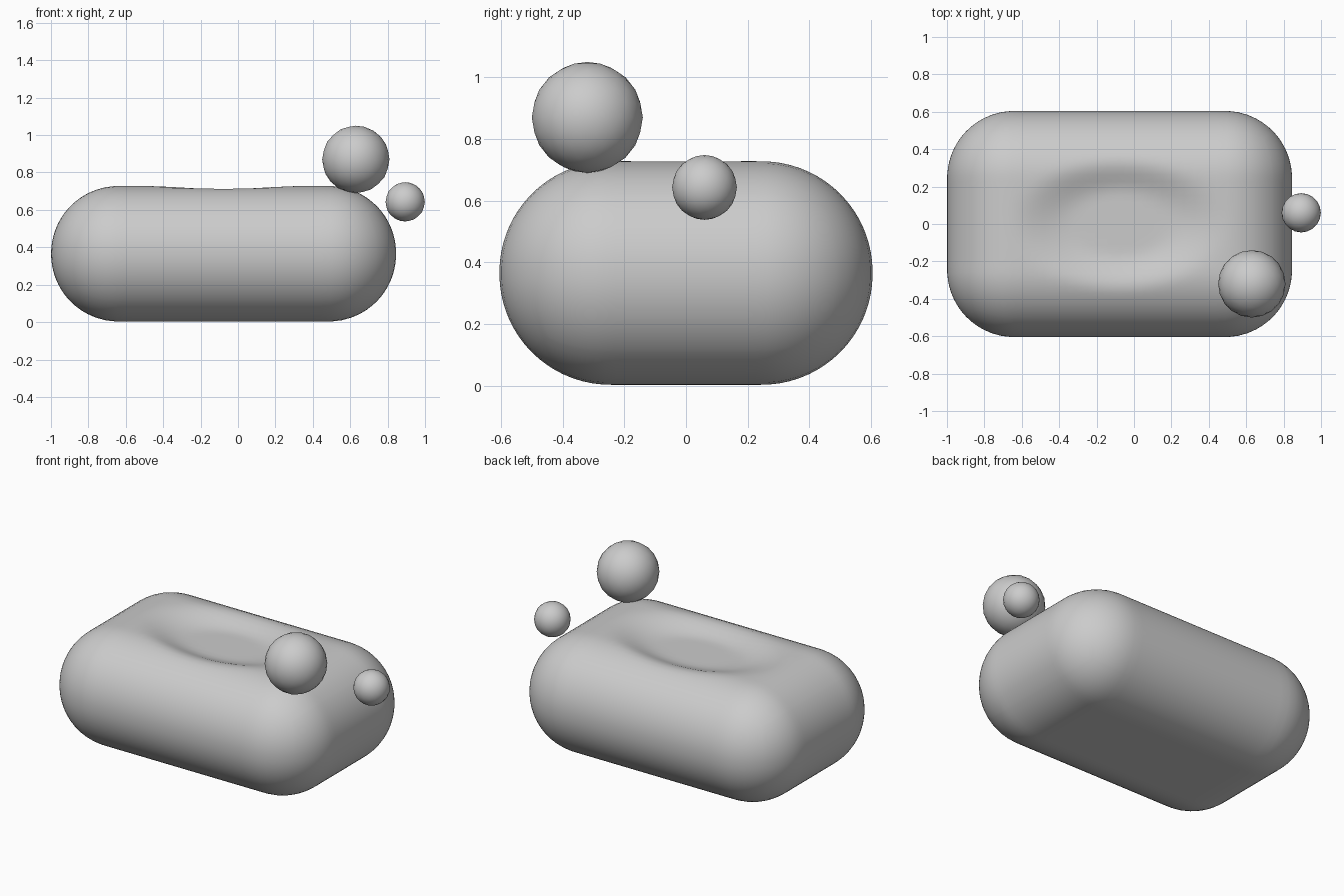
import bpy, bmesh, math
from mathutils import Vector

cube = bpy.data.objects.get("Cube")
if cube:
    bpy.data.objects.remove(cube, do_unlink=True)

grey = bpy.data.materials.new("soft_grey")
grey.use_nodes = True
colour = (0.6, 0.6, 0.6, 1)
grey.diffuse_color = colour
grey.node_tree.nodes["Principled BSDF"].inputs["Base Color"].default_value = colour

HALF = Vector((0.922, 0.605, 0.3625))   # half size of the bar
CENTRE = Vector((-0.077, 0, 0.3655))
RADIUS = 0.36                           # edge rounding
DENT = (0.55, 0.35, 0.06)               # half length, half width, depth


def add_object(name, bm, location):
    for face in bm.faces:
        face.smooth = True
    mesh = bpy.data.meshes.new(name)
    bm.to_mesh(mesh)
    bm.free()
    mesh.materials.append(grey)
    obj = bpy.data.objects.new(name, mesh)
    obj.location = location
    bpy.context.collection.objects.link(obj)
    return obj


def round_box(p):
    """Pull a point of the box onto its rounded shell."""
    core = Vector([max(-(h - RADIUS), min(h - RADIUS, c)) for c, h in zip(p, HALF)])
    return core + (p - core).normalized() * RADIUS


def dent_depth(p):
    """Shallow oval bowl with a soft rim."""
    d = math.hypot(p.x / DENT[0], p.y / DENT[1])
    t = max(0, min(1, (1.05 - d) / 0.6))
    return DENT[2] * t * t * (3 - 2 * t)


# Soap bar: a rounded block with an oval hollow in the top
bm = bmesh.new()
bmesh.ops.create_cube(bm, size=2)
bmesh.ops.subdivide_edges(bm, edges=bm.edges[:], cuts=31, use_grid_fill=True)
for v in bm.verts:
    v.co = round_box(Vector([c * h for c, h in zip(v.co, HALF)]))
    if v.co.z > 0:
        v.co.z -= dent_depth(v.co)
add_object("soap_bar", bm, CENTRE)

# Bubbles resting against the bar
for name, radius, location in (
    ("large_bubble", 0.18, (0.63, -0.32, 0.87)),
    ("small_bubble", 0.105, (0.894, 0.06, 0.643)),
):
    bm = bmesh.new()
    bmesh.ops.create_icosphere(bm, subdivisions=3, radius=radius)
    add_object(name, bm, location)
